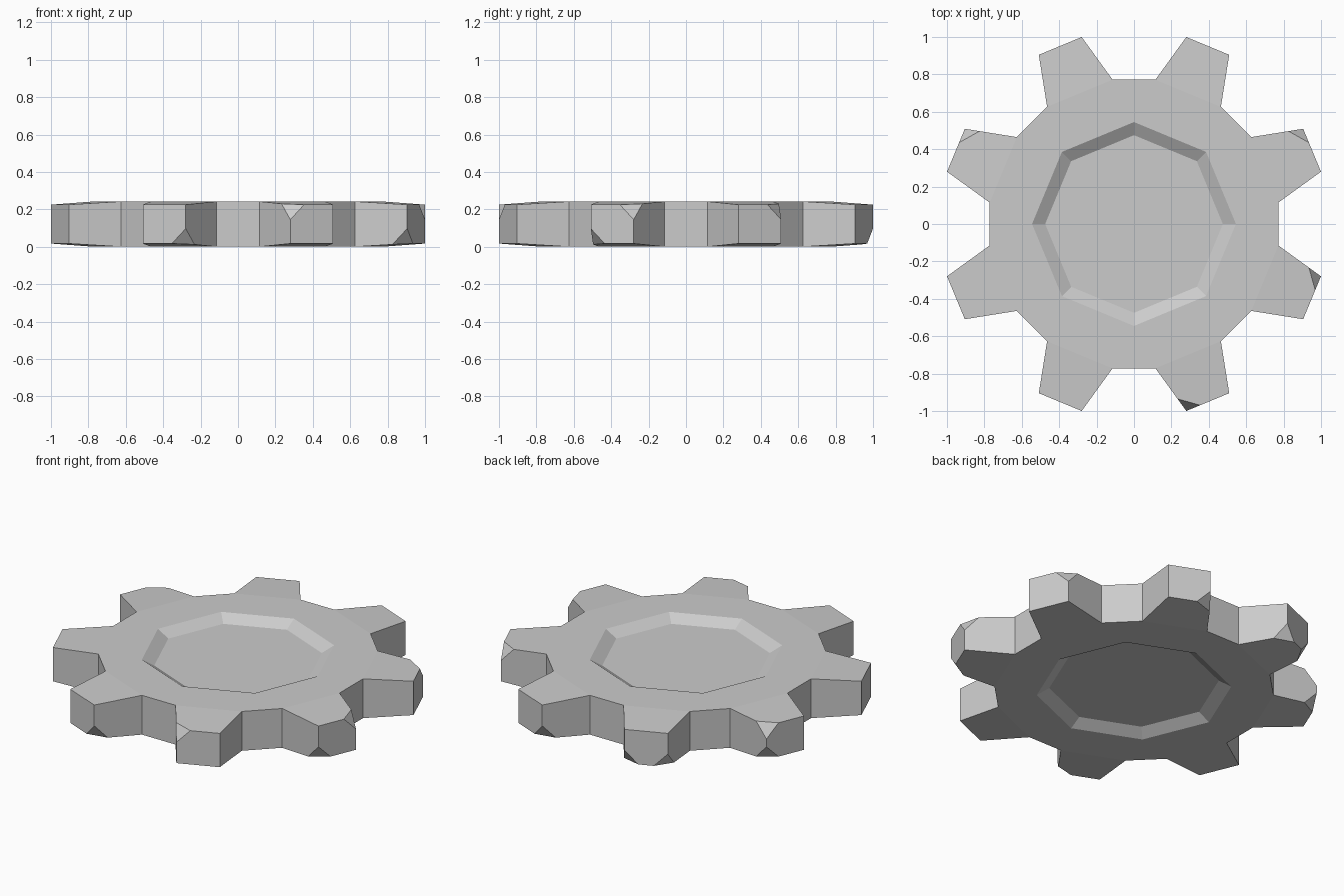
import bpy, bmesh
from math import radians, cos, sin

if "Cube" in bpy.data.objects:
    bpy.data.objects.remove(bpy.data.objects["Cube"])

TOP = 0.242
MID = TOP / 2
TIP_R, TIP_HALF = 1.038, 6.87      # tooth tip corners
ROOT_R, ROOT_HALF = 0.78, 8.45     # gaps between teeth
DISH_OUT, DISH_IN, DISH_DEPTH = 0.545, 0.475, 0.042

bm = bmesh.new()


def vert(r, deg, half, side):
    """Point at polar position, half-thickness away from the mid plane."""
    a = radians(deg)
    return bm.verts.new((r * cos(a), r * sin(a), MID + side * half))


def build_side(side):
    """One face of the gear: dished centre, flat ring and tapering teeth."""
    rim = [vert(DISH_OUT, 45 * k, MID, side) for k in range(8)]
    floor = [vert(DISH_IN, 45 * k, MID - DISH_DEPTH, side) for k in range(8)]
    outline = []
    for k in range(8):
        gap, tooth = 45 * k, 45 * k + 22.5
        outline += [vert(ROOT_R, gap - ROOT_HALF, MID, side),
                    vert(ROOT_R, gap + ROOT_HALF, MID, side),
                    vert(TIP_R, tooth - TIP_HALF, MID - 0.017, side),
                    vert(TIP_R, tooth + TIP_HALF, MID - 0.017, side)]
    bm.faces.new(floor)
    for k in range(8):
        n = (k + 1) % 8
        r0, r1, t0, t1 = outline[4 * k:4 * k + 4]
        r2 = outline[4 * n]
        bm.faces.new((floor[k], rim[k], rim[n], floor[n]))
        bm.faces.new((rim[k], r0, r1))
        bm.faces.new((rim[k], r1, r2, rim[n]))
        bm.faces.new((r1, t0, t1, r2))
    return outline


upper, lower = build_side(1), build_side(-1)

# outer wall around the teeth
for i in range(32):
    j = (i + 1) % 32
    bm.faces.new((lower[i], lower[j], upper[j], upper[i]))
bmesh.ops.recalc_face_normals(bm, faces=bm.faces)

# chipped tooth corners: (tooth number, 0 = first corner / 1 = second corner)
top_chips = [(6, 0), (7, 1), (0, 1), (3, 0)]
bottom_chips = [(5, 1), (7, 0), (1, 1), (2, 0), (2, 1), (3, 0)]
chipped = [upper[4 * t + 2 + c] for t, c in top_chips]
chipped += [lower[4 * t + 2 + c] for t, c in bottom_chips]
bmesh.ops.bevel(bm, geom=chipped, offset=0.08, offset_type='OFFSET',
                segments=1, profile=0.5, affect='VERTICES')
bmesh.ops.recalc_face_normals(bm, faces=bm.faces)

mesh = bpy.data.meshes.new("gear_wheel")
bm.to_mesh(mesh)
bm.free()
gear = bpy.data.objects.new("gear_wheel", mesh)
bpy.context.collection.objects.link(gear)
